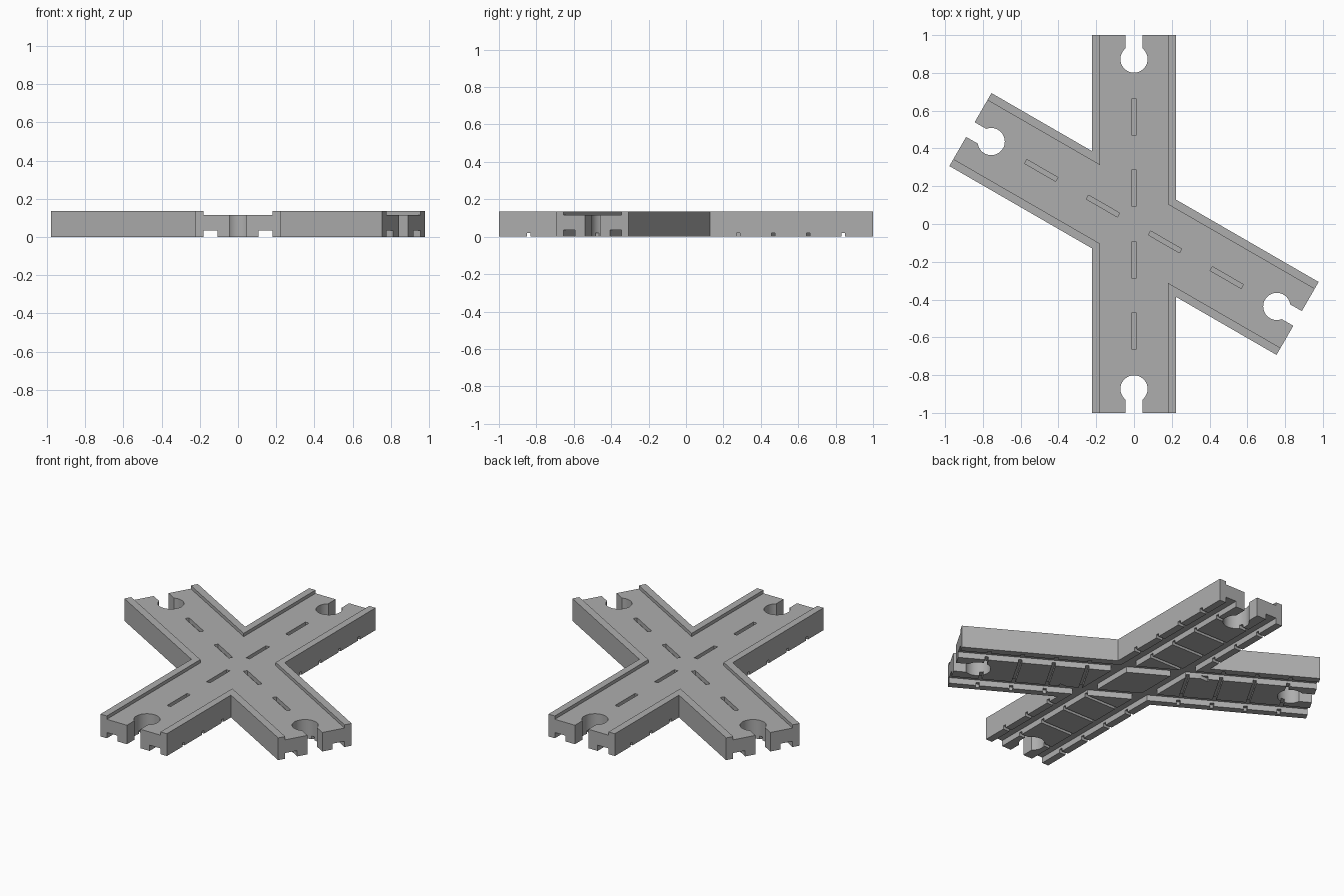
import bpy
from math import radians
from mathutils import Matrix

if "Cube" in bpy.data.objects:
    bpy.data.objects.remove(bpy.data.objects["Cube"], do_unlink=True)

HEIGHT, ROAD_Z = 0.135, 0.115
HALF_W, ROAD_W = 0.223, 0.18

grey = bpy.data.materials.new("plain grey")
grey.use_nodes = True
grey.diffuse_color = (0.42, 0.42, 0.42, 1)
grey.node_tree.nodes["Principled BSDF"].inputs["Base Color"].default_value = grey.diffuse_color


def box(name, x, y, z, turn=0):
    """Box from (min, max) ranges, turned about the vertical axis."""
    bpy.ops.mesh.primitive_cube_add(size=1)
    ob = bpy.context.object
    ob.name = name
    size = [r[1] - r[0] for r in (x, y, z)]
    mid = [sum(r) / 2 for r in (x, y, z)]
    ob.data.transform(Matrix.Rotation(turn, 4, "Z") @ Matrix.Translation(mid)
                      @ Matrix.Diagonal((*size, 1)))
    ob.data.materials.append(grey)
    return ob


def peg_hole(y, turn):
    bpy.ops.mesh.primitive_cylinder_add(vertices=48, radius=0.072, depth=1)
    ob = bpy.context.object
    ob.data.transform(Matrix.Rotation(turn, 4, "Z") @ Matrix.Translation((0, y, 0)))
    ob.data.materials.append(grey)
    return ob


def combine(target, other, operation):
    mod = target.modifiers.new("combine", "BOOLEAN")
    mod.operation, mod.solver, mod.object = operation, "EXACT", other
    bpy.context.view_layer.objects.active = target
    bpy.ops.object.modifier_apply(modifier=mod.name)
    bpy.data.objects.remove(other, do_unlink=True)


def span(half):
    return (-half, half)


# Two crossing slabs
TURNS = (0, radians(60))
track = box("road_crossing", span(HALF_W), span(1), (0, HEIGHT))
combine(track, box("second_road", span(HALF_W), span(1), (0, HEIGHT), TURNS[1]), "UNION")

for turn in TURNS:
    cutters = []
    # Sunken roadway between the kerbs
    cutters.append(box("roadway", span(ROAD_W), span(1.1), (ROAD_Z, 0.3), turn))
    notch_w = 0.3 if turn == 0 else 0.2
    for side in (-1, 1):
        # Rail grooves along the underside
        x = sorted((side * 0.107, side * ROAD_W))
        cutters.append(box("rail_groove", x, span(1.1), (-0.1, 0.035), turn))
        # Connector socket at each end
        cutters.append(peg_hole(side * 0.873, turn))
        y = sorted((side * 0.87, side * 1.1))
        cutters.append(box("socket_neck", span(0.045), y, (-0.2, 0.3), turn))
        # Dashed centre line
        for start in (0.095, 0.472):
            y = sorted((side * start, side * (start + 0.19)))
            cutters.append(box("lane_dash", span(0.012), y, (0.09, 0.3), turn))
        # Small cross grooves under the road
        for i in range(4):
            mid = side * (0.28 + i * 0.187)
            cutters.append(box("cross_groove", span(notch_w), (mid - 0.01, mid + 0.01),
                               (-0.1, 0.02), turn))
    for cutter in cutters:
        combine(track, cutter, "DIFFERENCE")

bpy.ops.object.select_all(action="DESELECT")
track.select_set(True)
bpy.context.view_layer.objects.active = track
bpy.ops.object.shade_smooth_by_angle(angle=radians(30))
